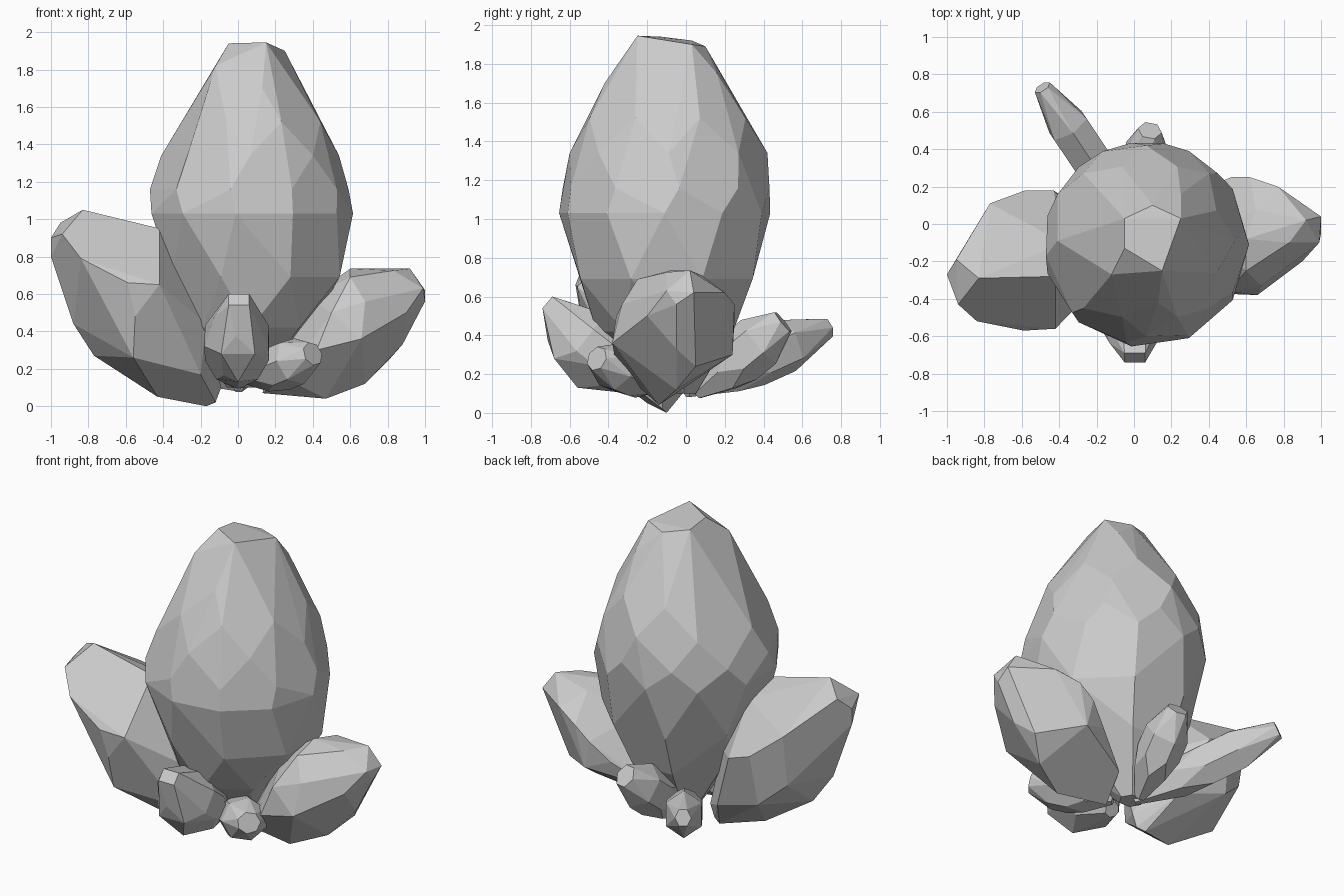
import bpy, bmesh, math
from mathutils import Vector


def hull(name, points):
    """Flat-faceted convex stone around the given points."""
    bm = bmesh.new()
    for p in points:
        bm.verts.new(p)
    res = bmesh.ops.convex_hull(bm, input=bm.verts[:])
    junk = {g for g in res["geom_interior"] + res["geom_unused"]
            if isinstance(g, bmesh.types.BMVert) and g.is_valid}
    bmesh.ops.delete(bm, geom=list(junk), context='VERTS')
    bmesh.ops.dissolve_limit(bm, angle_limit=math.radians(8),
                             verts=bm.verts[:], edges=bm.edges[:])
    bmesh.ops.recalc_face_normals(bm, faces=bm.faces[:])
    me = bpy.data.meshes.new(name)
    bm.to_mesh(me)
    bm.free()
    ob = bpy.data.objects.new(name, me)
    bpy.context.collection.objects.link(ob)


def ring(x0, x1, y0, y1, z, n, phase):
    """Horizontal ring of n points filling the given x and y range."""
    return [Vector(((x0 + x1) / 2 + (x1 - x0) / 2 * math.cos(a),
                    (y0 + y1) / 2 + (y1 - y0) / 2 * math.sin(a), z))
            for a in (math.tau * (i + phase) / n for i in range(n))]


def shard(name, base, tip, wide, thick, n=6, blunt=.35, extra=()):
    """Small stone grown from base to tip; blunt is the tip's relative radius."""
    base, tip = Vector(base), Vector(tip)
    axis = tip - base
    rot = axis.to_track_quat('Z', 'Y')
    pts = list(extra)
    for k, (t, r) in enumerate([(0, .25), (.3, .85), (.5, 1), (.72, 1), (1, blunt)]):
        for p in ring(-wide * r, wide * r, -thick * r, thick * r, t * axis.length, n, (k // 2) * .5):
            pts.append(base + rot @ p)
    hull(name, pts)


# Tall central crystal: stacked rings plus a slanted tip facet
main = []
for x0, x1, y0, y1, z, n, ph in [
        (-.06, .09, -.08, .06, .10, 6, 0), (-.26, .40, -.46, .28, .42, 7, .25),
        (-.39, .58, -.58, .38, .69, 8, .5),
        (-.485, .615, -.66, .44, 1.03, 11, 0), (-.475, .595, -.645, .44, 1.16, 10, .2),
        (-.41, .54, -.60, .42, 1.34, 8, 0), (-.30, .47, -.53, .34, 1.52, 8, .5)]:
    main += ring(x0, x1, y0, y1, z, n, ph)
main += [(-.12, -.27, 1.82), (.13, -.42, 1.7), (.36, .0, 1.7), (-.12, .1, 1.75), (.25, .16, 1.75),
         (-.05, -.13, 1.94), (.15, -.25, 1.945), (.25, .03, 1.90), (.10, .10, 1.89), (-.05, .03, 1.92)]
hull("central_crystal", main)

# Left crystal
hull("left_crystal", [
    (-.83, -.29, 1.05), (-.94, -.43, .92), (-1, -.27, .90), (-.95, -.19, .98),
    (-.84, -.52, .79), (-.59, -.57, .66), (-.42, -.56, .65), (-.42, -.28, .95),
    (-.77, .11, .80), (-.58, .18, .65), (-.43, .18, .60), (-1, -.27, .80),
    (-.38, -.1, .87), (-.26, -.3, .62), (-.26, .0, .55),
    (-.88, -.25, .44), (-.77, -.2, .27), (-.43, -.2, .05), (-.17, -.1, 0),
    (-.55, -.54, .48), (-.56, -.47, .26), (-.2, -.32, .17), (-.17, -.3, .44),
    (-.60, .12, .32), (-.76, .05, .46), (-.28, .08, .22), (-.09, -.12, .1), (-.12, -.12, .02)])

# Right crystal
hull("right_crystal", [
    (.92, .02, .735), (.83, -.1, .725), (.99, -.1, .63), (1, .04, .62), (1, -.05, .56),
    (.60, -.08, .735), (.68, -.33, .56), (.50, -.36, .50), (.66, -.38, .36),
    (.42, -.37, .30), (.90, -.2, .50), (.62, .25, .56), (.77, .2, .62), (.52, .25, .48),
    (.56, .24, .30), (.88, -.05, .33), (.80, .05, .24), (.68, -.05, .12),
    (.60, -.25, .69), (.65, .08, .71), (.40, .2, .36),
    (.47, -.14, .04), (.13, -.1, .07), (.38, -.08, .58), (.18, .08, .2), (.25, -.26, .15)])

# Small shards around the foot; the front one ends in an upright facet
shard("front_shard", (0, -.2, .13), (-.01, -.64, .47), .185, .185, 8, .65,
      [(-.05, -.74, .54), (.06, -.74, .54), (-.05, -.69, .6), (.06, -.69, .6),
       (-.09, -.68, .28), (.09, -.68, .28), (0, -.56, .13)])
shard("front_right_shard", (.06, -.12, .14), (.40, -.46, .28), .14, .13, 7, .5)
shard("back_left_shard", (0, 0, .11), (-.49, .73, .44), .12, .14, 6, .4)
shard("back_right_shard", (0, .05, .10), (.085, .50, .47), .13, .145, 6, .5)
